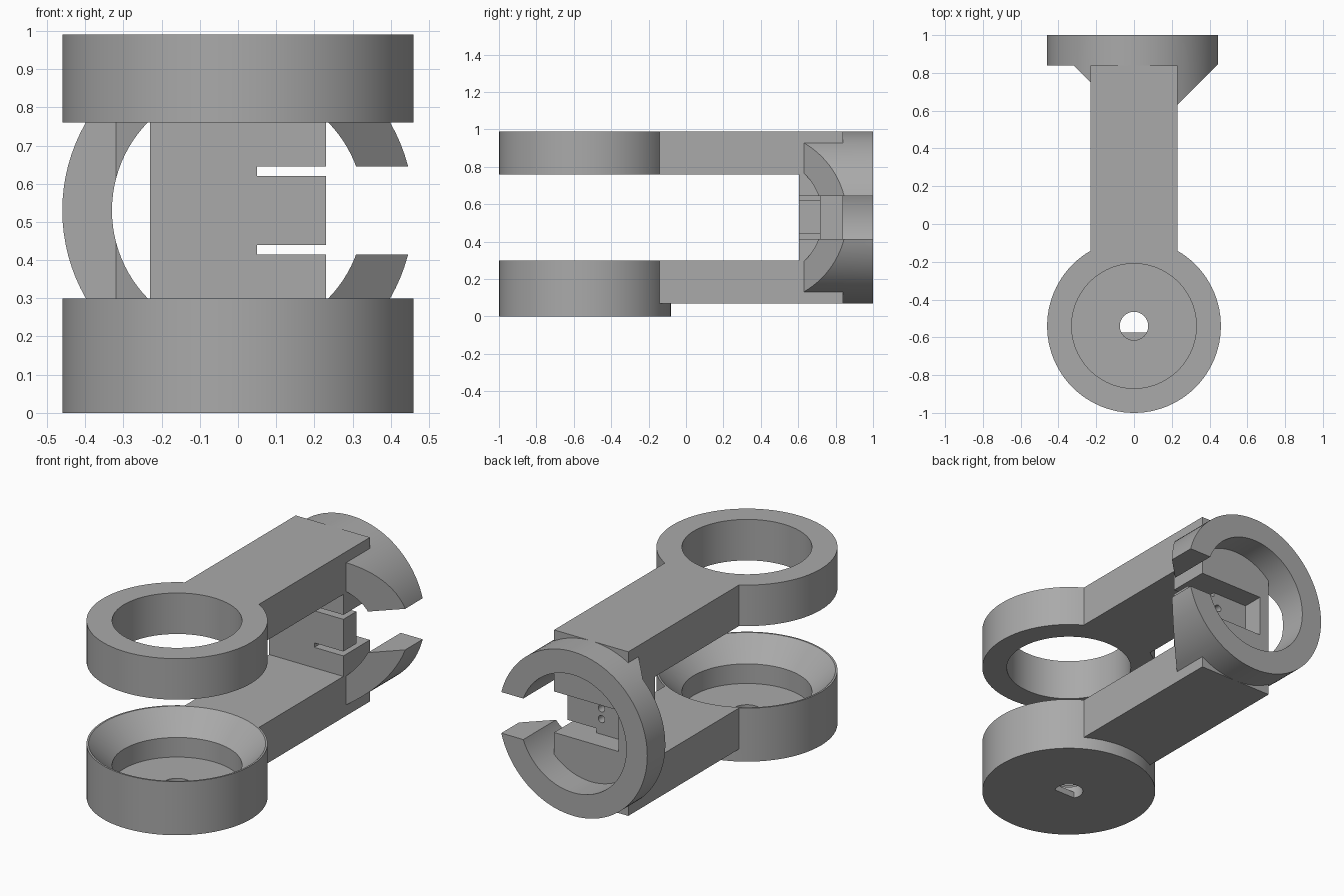
import bpy, bmesh, math
from mathutils import Matrix

if "Cube" in bpy.data.objects:
    bpy.data.objects.remove(bpy.data.objects["Cube"], do_unlink=True)

grey = bpy.data.materials.new("plain_grey")
grey.use_nodes = True
COLOUR = (0.4, 0.4, 0.4, 1)
grey.diffuse_color = COLOUR
grey.node_tree.nodes["Principled BSDF"].inputs["Base Color"].default_value = COLOUR

HUB_Y, RING_Z = -0.54, 0.53
R_OUT, R_IN, HALF = 0.46, 0.33, 0.23
SEGMENTS = 96


def make(name, bm):
    bmesh.ops.recalc_face_normals(bm, faces=bm.faces)
    mesh = bpy.data.meshes.new(name)
    bm.to_mesh(mesh)
    bm.free()
    mesh.materials.append(grey)
    ob = bpy.data.objects.new(name, mesh)
    bpy.context.collection.objects.link(ob)
    return ob


def prism(name, points, z0, z1):
    bm = bmesh.new()
    face = bm.faces.new([bm.verts.new((x, y, z0)) for x, y in points])
    out = bmesh.ops.extrude_face_region(bm, geom=[face])
    top = [v for v in out["geom"] if isinstance(v, bmesh.types.BMVert)]
    bmesh.ops.translate(bm, vec=(0, 0, z1 - z0), verts=top)
    return make(name, bm)


def box(name, x0, x1, y0, y1, z0, z1):
    return prism(name, [(x0, y0), (x1, y0), (x1, y1), (x0, y1)], z0, z1)


def cone(name, r0, r1, z0, z1, y=HUB_Y):
    bm = bmesh.new()
    bmesh.ops.create_cone(bm, cap_ends=True, segments=SEGMENTS, radius1=r0, radius2=r1,
                          depth=z1 - z0, matrix=Matrix.Translation((0, y, (z0 + z1) / 2)))
    return make(name, bm)


def cylinder_y(name, r, y0, y1, x=0, z=RING_Z, segments=SEGMENTS):
    bm = bmesh.new()
    place = Matrix.Translation((x, (y0 + y1) / 2, z)) @ Matrix.Rotation(math.pi / 2, 4, "X")
    bmesh.ops.create_cone(bm, cap_ends=True, segments=segments, radius1=r, radius2=r,
                          depth=y1 - y0, matrix=place)
    return make(name, bm)


def combine(ob, operation, other):
    mod = ob.modifiers.new("cut", "BOOLEAN")
    mod.operation, mod.solver, mod.object = operation, "EXACT", other
    graph = bpy.context.evaluated_depsgraph_get()
    result = bpy.data.meshes.new_from_object(ob.evaluated_get(graph))
    ob.modifiers.clear()
    ob.data = result
    bpy.data.objects.remove(other, do_unlink=True)


def cut(ob, *cutters):
    for cutter in cutters:
        combine(ob, "DIFFERENCE", cutter)


# Upper hoop with its arm
upper = cone("upper_hoop_arm", R_OUT, R_OUT, 0.76, 0.99)
combine(upper, "UNION", box("arm", -HALF, HALF, -0.3, 0.605, 0.76, 0.99))
cut(upper, cone("bore", R_IN, R_IN, 0.7, 1.1))

# Lower cup with its arm, flared mouth and keyed shaft hole
lower = cone("lower_cup_arm", R_OUT, R_OUT, 0, 0.3)
combine(lower, "UNION", box("arm", -HALF, HALF, -0.3, 0.605, 0.07, 0.3))
cut(lower, cone("bore", R_IN, R_IN, 0.07, 0.4),
    cone("flare", R_IN, R_IN + 0.13, 0.18, 0.31),
    cone("shaft_hole", 0.075, 0.075, 0.035, 0.2))
key = cone("keyed_hole", 0.075, 0.075, -0.1, 0.05)
cut(key, box("key_flat", -0.2, 0.2, -0.8, -0.575, -0.2, 0.2))
cut(lower, key)

# Upright web with a rear pocket, two slots and two blind screw holes
web = box("upright_web", -HALF, HALF, 0.605, 0.84, 0.07, 0.99)
cut(web, box("pocket", -0.17, 0.3, 0.72, 0.9, 0.415, 0.645))
for z in (0.415, 0.62):
    cut(web, box("slot", 0.05, 0.3, 0.5, 0.8, z, z + 0.025))
for z in (0.5, 0.56):
    cut(web, cylinder_y("screw_hole", 0.02, 0.66, 0.8, x=0.02, z=z, segments=24))

# Open clamp ring with angled shoulders
ring = cylinder_y("clamp_ring", R_OUT, 0.6, 1.0)
outline = [(-0.5, 1.1), (-0.5, 0.84), (-0.32, 0.84), (-HALF, 0.75), (-HALF, 0.84),
           (HALF, 0.84), (HALF, 0.63), (0.5, 0.9), (0.5, 1.1)]
combine(ring, "INTERSECT", prism("outline", outline, 0, 1.1))
cut(ring, cylinder_y("bore", R_IN, 0.5, 1.2),
    box("gap", 0.1, 0.6, 0.5, 1.2, 0.415, 0.645))

# Smooth round walls, crisp edges
for ob in (upper, lower, web, ring):
    bpy.ops.object.select_all(action="DESELECT")
    ob.select_set(True)
    bpy.context.view_layer.objects.active = ob
    bpy.ops.object.shade_smooth_by_angle(angle=math.radians(30))
